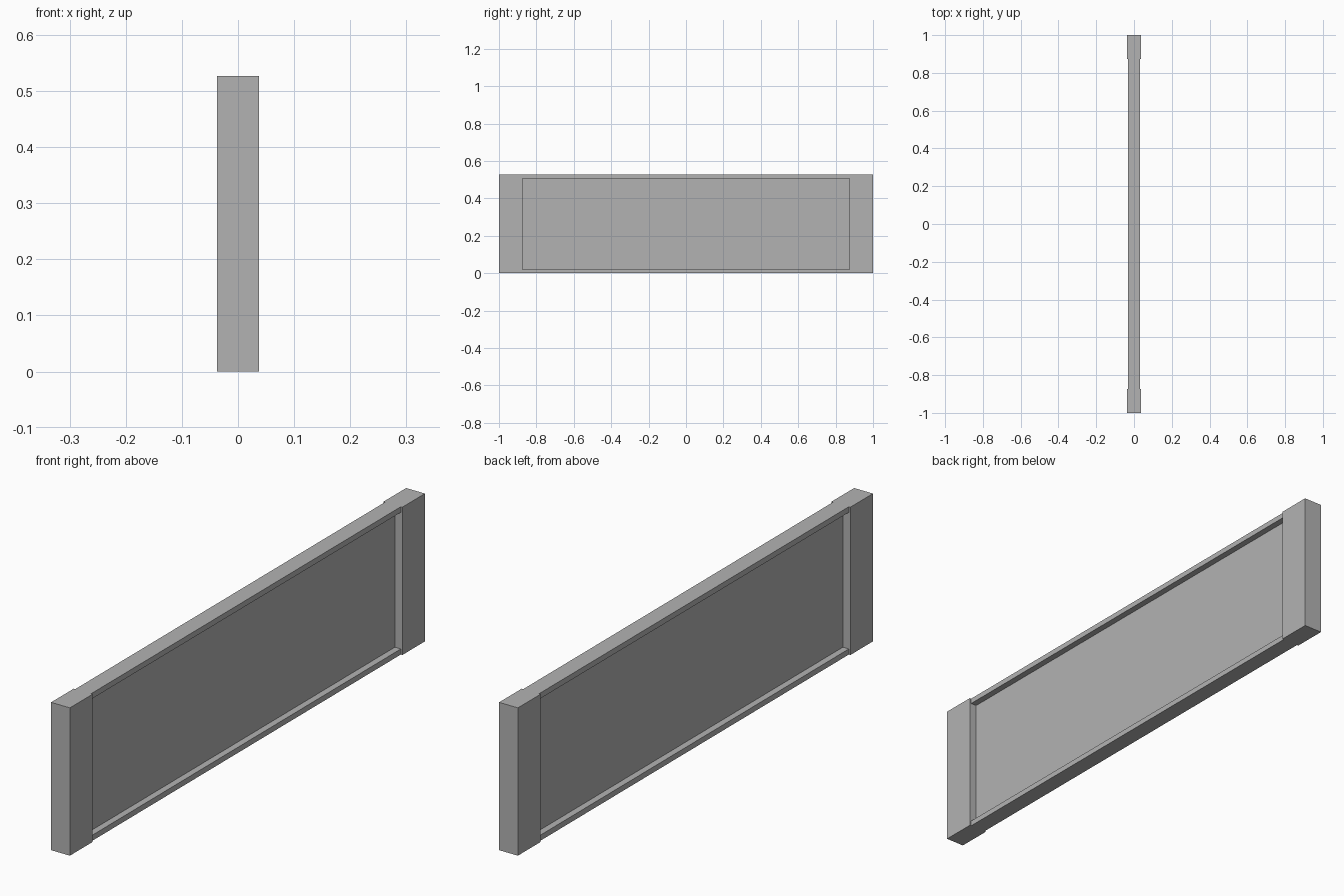
import bpy
import bmesh

cube = bpy.data.objects.get("Cube")
if cube:
    bpy.data.objects.remove(cube, do_unlink=True)

HEIGHT = 0.527
POST_X, POST_Y = 0.037, 0.873     # half depth of end posts, inner edge of posts
RAIL_X, RAIL_Z = 0.031, 0.02      # half depth and height of the rails
PANEL_X = 0.0075                  # half thickness of the recessed panel

grey = bpy.data.materials.new("plain_grey")
grey.use_nodes = True
colour = (0.45, 0.45, 0.45, 1)
grey.diffuse_color = colour
grey.node_tree.nodes["Principled BSDF"].inputs["Base Color"].default_value = colour

# Plan outline: wide posts at both ends, slimmer rails between them
half = [(POST_X, -1), (POST_X, -POST_Y), (RAIL_X, -POST_Y),
        (RAIL_X, POST_Y), (POST_X, POST_Y), (POST_X, 1)]
outline = half + [(-x, y) for x, y in reversed(half)]

bm = bmesh.new()
bottom = [bm.verts.new((x, y, 0)) for x, y in outline]
top = [bm.verts.new((x, y, HEIGHT)) for x, y in outline]
bm.faces.new(bottom)
bm.faces.new(top)
for i in range(len(outline)):
    j = (i + 1) % len(outline)
    bm.faces.new((bottom[i], bottom[j], top[j], top[i]))
bmesh.ops.recalc_face_normals(bm, faces=bm.faces)

# Mark off the bottom and top rails
for z in (RAIL_Z, HEIGHT - RAIL_Z):
    bmesh.ops.bisect_plane(bm, geom=bm.verts[:] + bm.edges[:] + bm.faces[:],
                           plane_co=(0, 0, z), plane_no=(0, 0, 1))

# Sink the middle of both broad sides back to the thin panel
bm.normal_update()
fields = []
for f in bm.faces:
    c = f.calc_center_median()
    if abs(f.normal.x) > 0.9 and abs(c.y) < 0.1 and RAIL_Z < c.z < HEIGHT - RAIL_Z:
        fields.append(f)
bmesh.ops.inset_individual(bm, faces=fields, thickness=0, depth=PANEL_X - RAIL_X)

# Merge flat neighbours
bmesh.ops.dissolve_limit(bm, angle_limit=0.01, verts=bm.verts[:], edges=bm.edges[:])
bmesh.ops.recalc_face_normals(bm, faces=bm.faces)

mesh = bpy.data.meshes.new("framed_panel")
bm.to_mesh(mesh)
bm.free()
mesh.materials.append(grey)
panel = bpy.data.objects.new("framed_panel", mesh)
bpy.context.collection.objects.link(panel)
